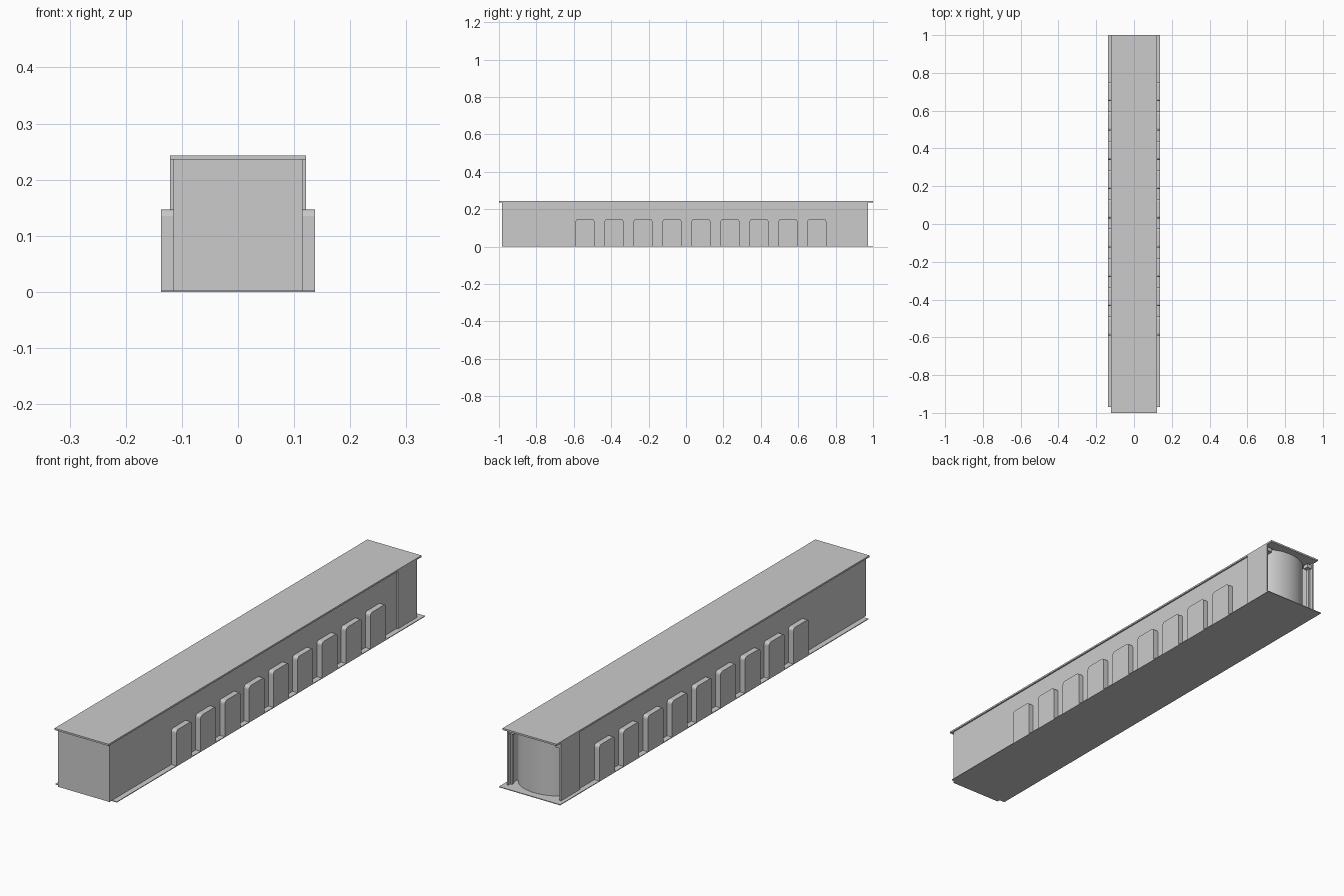
import bpy, bmesh, math

if "Cube" in bpy.data.objects:
    bpy.data.objects.remove(bpy.data.objects["Cube"])


def add_object(name, bm):
    bmesh.ops.recalc_face_normals(bm, faces=bm.faces[:])
    mesh = bpy.data.meshes.new(name)
    bm.to_mesh(mesh)
    bm.free()
    ob = bpy.data.objects.new(name, mesh)
    bpy.context.collection.objects.link(ob)
    return ob


def box(name, x, y, z):
    bm = bmesh.new()
    bmesh.ops.create_cube(bm, size=1)
    for v in bm.verts:
        for i, (lo, hi) in enumerate((x, y, z)):
            v.co[i] = lo if v.co[i] < 0 else hi
    return add_object(name, bm)


def prism(name, points, direction):
    bm = bmesh.new()
    face = bm.faces.new([bm.verts.new(p) for p in points])
    ext = bmesh.ops.extrude_face_region(bm, geom=[face])
    verts = [v for v in ext["geom"] if isinstance(v, bmesh.types.BMVert)]
    bmesh.ops.translate(bm, verts=verts, vec=direction)
    return add_object(name, bm)


def mirror_x(ob):
    ob.modifiers.new("Mirror", "MIRROR").use_axis = (True, False, False)
    return ob


# Thin ground slab and overhanging flat roof
box("base_slab", (-0.137, 0.137), (-0.97, 1.0), (0, 0.003))
box("roof_slab", (-0.121, 0.121), (-1.0, 1.0), (0.236, 0.243))

# Long hall, square at the front with a bowed back end
outline = [(-0.115, -0.985, 0.002), (0.115, -0.985, 0.002)]
for i in range(33):
    a = math.pi * i / 32
    outline.append((0.115 * math.cos(a), 0.89 + 0.08 * math.sin(a), 0.002))
hall = prism("main_hall", outline, (0, 0, 0.235))
bpy.context.view_layer.objects.active = hall
hall.select_set(True)
bpy.ops.object.shade_smooth_by_angle(angle=math.radians(30))

# Row of blocks with softened top corners along both sides
R, H, W = 0.012, 0.147, 0.1
for n in range(9):
    y0 = -0.59 + 0.155 * n
    pts = [(0.114, y0, 0.002), (0.114, y0 + W, 0.002)]
    for cy, start in ((y0 + W - R, 0), (y0 + R, 90)):
        for k in range(4):
            a = math.radians(start + 30 * k)
            pts.append((0.114, cy + R * math.cos(a), H - R + R * math.sin(a)))
    mirror_x(prism(f"side_block_{n + 1}", pts, (0.023, 0, 0)))

# Side screens flanking the bowed end, with slim posts and brackets
mirror_x(box("end_screen", (0.115, 0.121), (0.85, 0.972), (0.002, 0.237)))
mirror_x(box("end_post", (0.108, 0.116), (0.945, 0.958), (0.002, 0.215)))
mirror_x(box("roof_bracket", (0.092, 0.116), (0.945, 0.968), (0.212, 0.228)))
